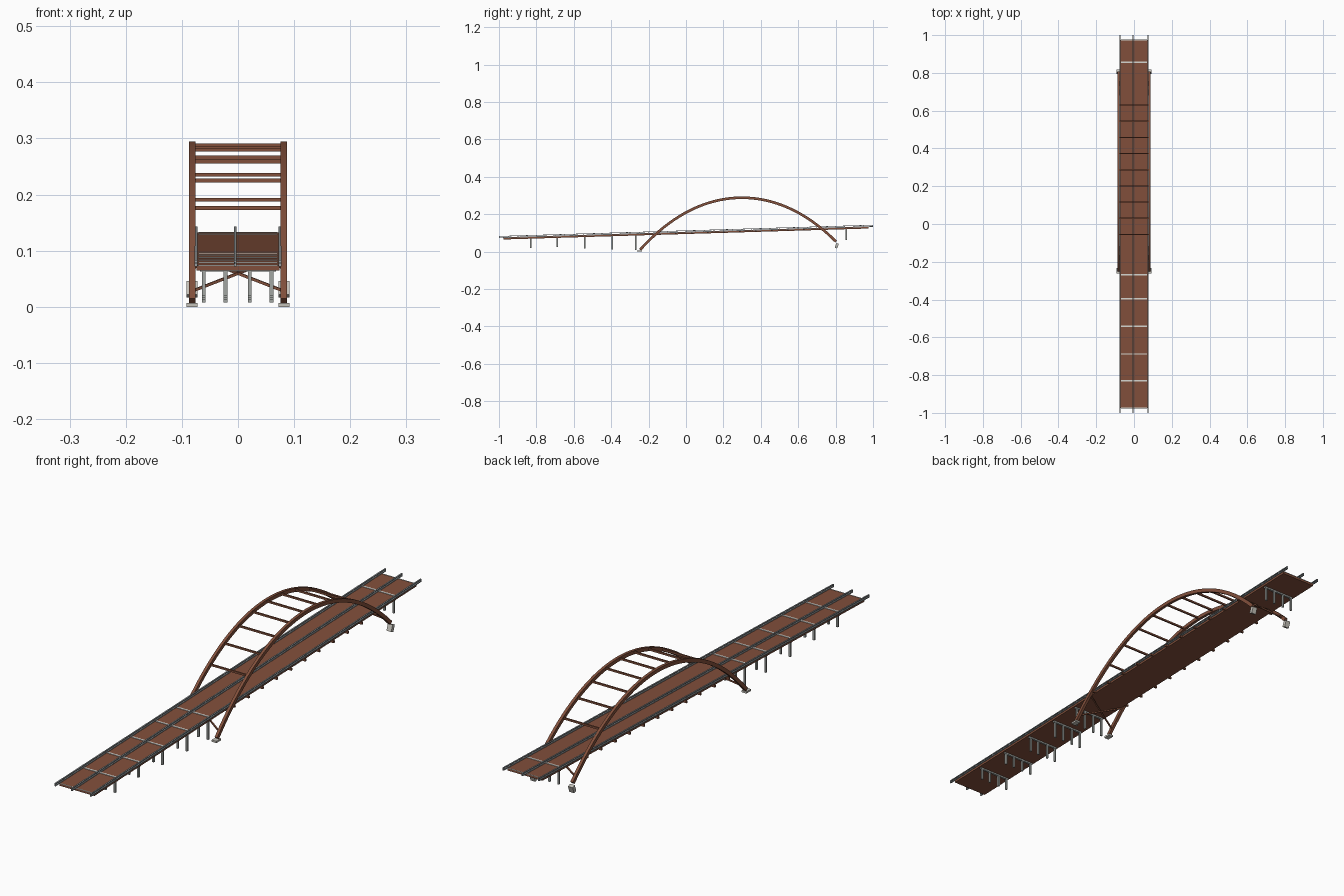
import bpy
import bmesh
import math
from mathutils import Vector, Matrix

cube = bpy.data.objects.get("Cube")
if cube:
    bpy.data.objects.remove(cube, do_unlink=True)


def material(name, rgb):
    m = bpy.data.materials.new(name)
    m.use_nodes = True
    m.diffuse_color = (*rgb, 1)
    m.node_tree.nodes["Principled BSDF"].inputs["Base Color"].default_value = (*rgb, 1)
    return m


RUST = material("rust brown steel", (0.225, 0.080, 0.044))
STEEL = material("light grey steel", (0.33, 0.36, 0.37))
PIER_GREY = material("pier grey", (0.36, 0.38, 0.36))
CONCRETE = material("pale concrete", (0.56, 0.54, 0.49))
WHITE = material("off white joint", (0.70, 0.70, 0.66))

SLOPE = 0.03
TILT = math.atan(SLOPE)


def deck_z(y):
    return 0.103 + SLOPE * y


def arch_z(y):
    d = y - 0.299
    return 0.288 - 0.86 * d ** 2 - 0.267 * d ** 4


def finish(name, bm, mat):
    bmesh.ops.recalc_face_normals(bm, faces=bm.faces)
    me = bpy.data.meshes.new(name)
    bm.to_mesh(me)
    bm.free()
    me.materials.append(mat)
    ob = bpy.data.objects.new(name, me)
    bpy.context.collection.objects.link(ob)
    return ob


def add_box(bm, centre, size, tilt=0.0):
    mat = (Matrix.Translation(centre) @ Matrix.Rotation(tilt, 4, 'X')
           @ Matrix.Diagonal((*size, 1)))
    bmesh.ops.create_cube(bm, size=1, matrix=mat)


def add_bar(bm, a, b, width):
    a, b = Vector(a), Vector(b)
    rot = (b - a).to_track_quat('Z', 'Y').to_matrix().to_4x4()
    mat = (Matrix.Translation((a + b) / 2) @ rot
           @ Matrix.Diagonal((width, width, (b - a).length, 1)))
    bmesh.ops.create_cube(bm, size=1, matrix=mat)


# Sloping road deck
bm = bmesh.new()
add_box(bm, (0, 0, deck_z(0) - 0.0045), (0.148, 1.95, 0.009), TILT)
finish("deck", bm, RUST)

# Railings along both edges and the median
for name, x in (("left_railing", 0.075), ("right_railing", -0.075), ("median_railing", -0.005)):
    bm = bmesh.new()
    for lift, height in ((0.001, 0.004), (0.0085, 0.003)):
        add_box(bm, (x, 0, deck_z(0) + lift), (0.005, 2.0, height), TILT)
    for i in range(41):
        y = -0.998 + i * 0.0499
        add_box(bm, (x, y, deck_z(y) + 0.004), (0.003, 0.003, 0.01))
    finish(name, bm, STEEL)

# Expansion joints across the road and at both ends
PIERS = {-0.83: 0.02, -0.688: 0.024, -0.542: 0.016, -0.395: 0.012, -0.268: 0.008, 0.857: 0.062}
bm = bmesh.new()
for y in PIERS:
    add_box(bm, (0, y, deck_z(y) + 0.0005), (0.14, 0.007, 0.003), TILT)
for y in (-0.974, 0.974):
    add_box(bm, (0, y, deck_z(y)), (0.14, 0.003, 0.002), TILT)
finish("expansion_joints", bm, WHITE)

# Piers: four columns under a cap beam
bm = bmesh.new()
for y, foot in PIERS.items():
    top = deck_z(y) - 0.009
    add_box(bm, (0, y, top - 0.003), (0.135, 0.008, 0.006))
    for x in (-0.061, -0.022, 0.021, 0.06):
        add_box(bm, (x, y, (top + foot) / 2), (0.007, 0.007, top - foot))
finish("piers", bm, PIER_GREY)

# Brackets along the deck edges between the arches
bm = bmesh.new()
for i in range(11):
    y = -0.14 + i * 0.0856
    for x in (-0.079, 0.079):
        add_box(bm, (x, y, deck_z(y) - 0.006), (0.014, 0.007, 0.008), TILT)
finish("deck_brackets", bm, RUST)

# Twin arch ribs with a box section
START, END, STEPS = -0.245, 0.803, 40
for name, x in (("left_arch", 0.0815), ("right_arch", -0.0815)):
    bm = bmesh.new()
    last = None
    for i in range(STEPS + 1):
        y = START + (END - START) * i / STEPS
        along = Vector((0, 0.002, arch_z(y + 0.001) - arch_z(y - 0.001))).normalized()
        up = Vector((0, -along.z, along.y)) * 0.007
        centre = Vector((x, y, arch_z(y)))
        side = Vector((0.0055, 0, 0))
        ring = [bm.verts.new(centre + s * side + t * up)
                for s, t in ((-1, -1), (1, -1), (1, 1), (-1, 1))]
        if last:
            for k in range(4):
                n = (k + 1) % 4
                bm.faces.new((last[k], last[n], ring[n], ring[k]))
        else:
            bm.faces.new(ring)
        last = ring
    bm.faces.new(last)
    ob = finish(name, bm, RUST)
    bpy.context.view_layer.objects.active = ob
    ob.select_set(True)
    bpy.ops.object.shade_smooth_by_angle(angle=math.radians(30))
    ob.select_set(False)

# Struts between the arches above the road
bm = bmesh.new()
for i in range(9):
    y = -0.055 + i * 0.0856
    add_box(bm, (0, y, arch_z(y)), (0.16, 0.006, 0.007))
finish("arch_struts", bm, RUST)

# Crossed braces between the arch feet
bm = bmesh.new()
for low, high in ((-0.228, -0.165), (0.785, 0.725)):
    for s in (-1, 1):
        add_bar(bm, (s * 0.08, low, arch_z(low)), (-s * 0.08, high, arch_z(high)), 0.005)
finish("foot_braces", bm, RUST)

# Concrete footings, the far pair tilted to the thrust of the arch
bm = bmesh.new()
for x in (-0.082, 0.082):
    add_box(bm, (x, -0.248, 0.0035), (0.02, 0.028, 0.007))
    add_box(bm, (x, 0.806, arch_z(0.806) - 0.018), (0.02, 0.014, 0.026), math.radians(-20))
finish("footings", bm, CONCRETE)
